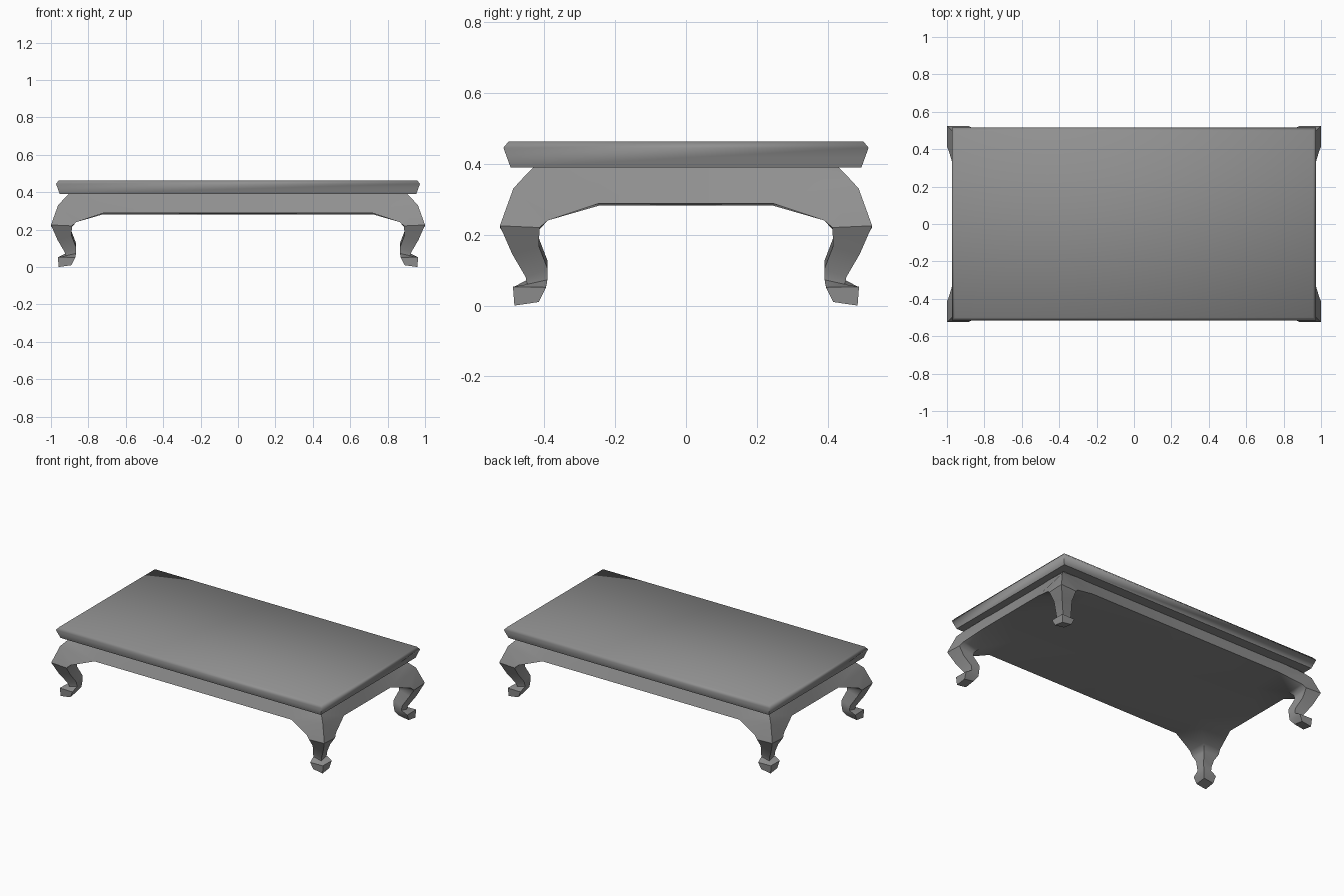
import bpy, bmesh, math

cube = bpy.data.objects.get("Cube")
if cube:
    bpy.data.objects.remove(cube, do_unlink=True)

# One plain grey finish for the whole table
grey = bpy.data.materials.new("grey_finish")
grey.use_nodes = True
COLOUR = (0.28, 0.28, 0.28, 1)
grey.diffuse_color = COLOUR
for node in grey.node_tree.nodes:
    if node.type == "BSDF_PRINCIPLED":
        node.inputs["Base Color"].default_value = COLOUR

STRETCH = 0.475  # how much longer the table is along x than y, per half


def finish(name, bm, angle):
    bmesh.ops.recalc_face_normals(bm, faces=bm.faces)
    mesh = bpy.data.meshes.new(name)
    bm.to_mesh(mesh)
    bm.free()
    mesh.materials.append(grey)
    obj = bpy.data.objects.new(name, mesh)
    bpy.context.collection.objects.link(obj)
    bpy.ops.object.select_all(action="DESELECT")
    obj.select_set(True)
    bpy.context.view_layer.objects.active = obj
    bpy.ops.object.shade_smooth_by_angle(angle=math.radians(angle))


# Table top: rectangular rings stacked into a moulded slab
def build_top():
    bm = bmesh.new()
    rings = []
    for half, z in ((0.495, 0.39), (0.515, 0.445), (0.5, 0.463)):
        hx, hy = half + STRETCH - 0.02, half
        hx += 0.003
        rings.append([bm.verts.new((sx * hx, sy * hy, z))
                      for sx, sy in ((-1, -1), (1, -1), (1, 1), (-1, 1))])
    for low, high in zip(rings, rings[1:]):
        for i in range(4):
            j = (i + 1) % 4
            bm.faces.new((low[i], low[j], high[j], high[i]))
    bm.faces.new(rings[0])
    bm.faces.new(rings[-1])
    finish("table_top", bm, 70)


# Cabriole leg sections: inner offset, inner z, outer offset, outer z
LEG = [
    (0.415, 0.02, 0.484, 0.0),
    (0.395, 0.05, 0.488, 0.053),
    (0.391, 0.085, 0.448, 0.06),
    (0.39, 0.125, 0.452, 0.08),
    (0.415, 0.19, 0.49, 0.145),
    (0.413, 0.215, 0.525, 0.225),
]


def build_base():
    bm = bmesh.new()

    def face(points, swap):
        verts = []
        for u, v, z in points:
            x, y = (v, u) if swap else (u, v)
            verts.append(bm.verts.new((x + STRETCH, y, z)))
        bm.faces.new(verts)

    # Leg shaft, one face pair per side of the corner
    def section(row):
        i, zi, o, zo = row
        return (i, i, zi), (i, o, (zi + zo) / 2), (o, o, zo)

    for low, high in zip(LEG, LEG[1:]):
        a, b = section(low), section(high)
        for swap in (False, True):
            face((a[1], a[2], b[2], b[1]), swap)
            face((a[0], a[1], b[1], b[0]), swap)
    inner, side, outer = section(LEG[0])
    face((inner, side, outer, (side[1], side[0], side[2])), False)

    # Knee, spandrel, apron and closed underside
    inner, side, knee = section(LEG[-1])
    shoulder, neck, crown = (0.487, 0.487, 0.33), (0.455, 0.455, 0.365), (0.425, 0.425, 0.395)
    web, web_in = (0.39, 0.515, 0.24), (0.39, 0.39, 0.24)
    low, high = (0.245, 0.472, 0.288), (0.245, 0.425, 0.395)
    under = (0.245, 0.245, 0.282)
    for swap in (False, True):
        mid = 0 if swap else -STRETCH
        low_mid, high_mid, under_mid = ((mid, p[1], p[2]) for p in (low, high, under))
        face((side, knee, shoulder, web), swap)
        face((web, shoulder, low), swap)
        face((low, shoulder, neck, high), swap)
        face((high, neck, crown), swap)
        face((low, high, high_mid, low_mid), swap)
        face((inner, side, web, web_in), swap)
        face((web_in, web, low, under), swap)
        face((under, low, low_mid, under_mid), swap)
    face((under, (-STRETCH, 0.245, 0.282), (-STRETCH, 0, 0.282), (0.245, 0, 0.282)), False)

    # Mirror the quarter across both axes
    for axis in (0, 1):
        copy = bmesh.ops.duplicate(bm, geom=bm.verts[:] + bm.edges[:] + bm.faces[:])
        for item in copy["geom"]:
            if isinstance(item, bmesh.types.BMVert):
                item.co[axis] *= -1
    bmesh.ops.remove_doubles(bm, verts=bm.verts, dist=0.0005)
    finish("apron_and_legs", bm, 45)


build_top()
build_base()
